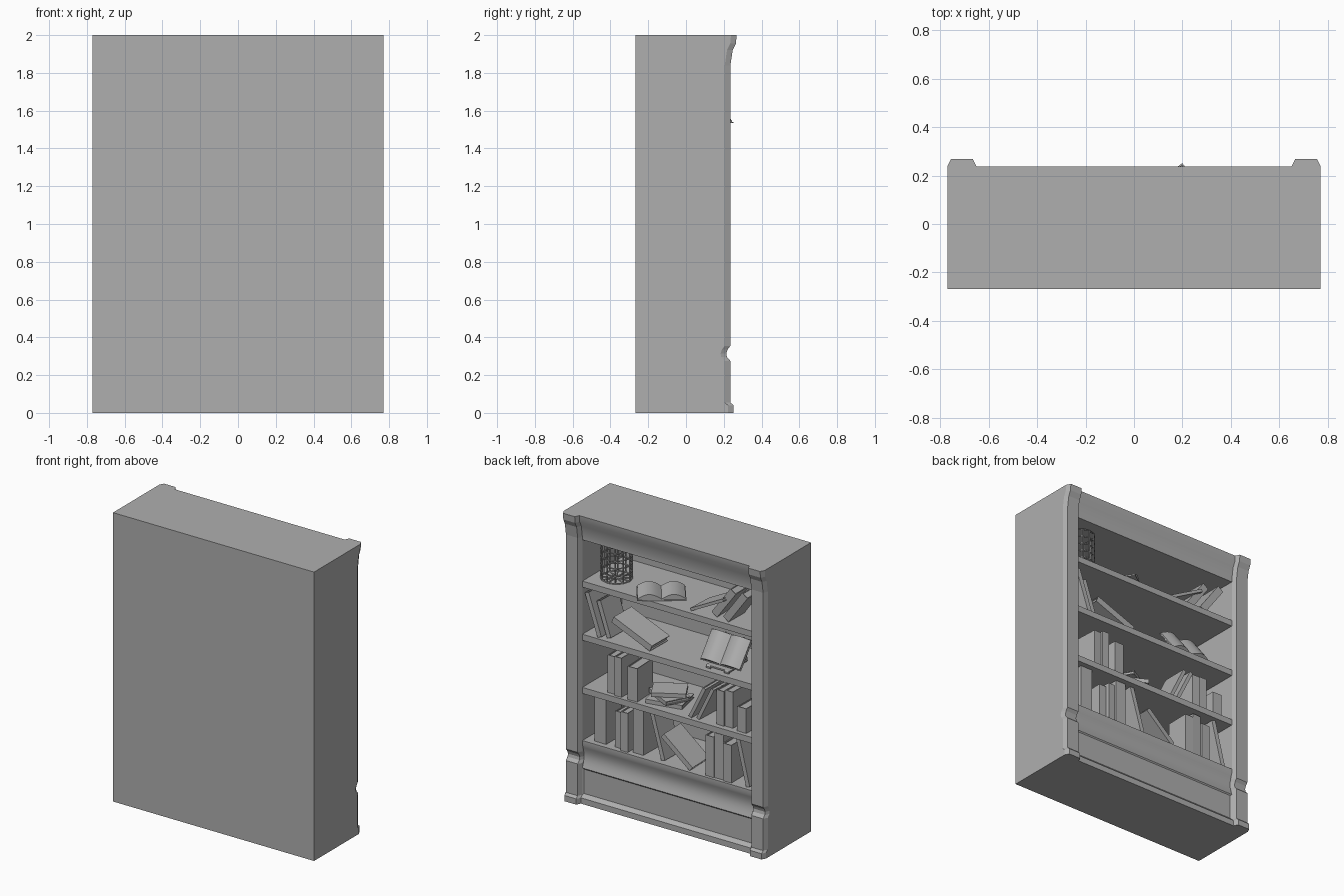
import bpy, bmesh, math, random
from mathutils import Matrix, Vector

if "Cube" in bpy.data.objects:
    bpy.data.objects.remove(bpy.data.objects["Cube"])

random.seed(4)
W, BACK, IN = .77, -.268, .65          # half width, back plane, half opening
SHELF = [.43 + .368 * i for i in range(4)]

# one mid-grey finish
grey = bpy.data.materials.new("grey_finish")
grey.diffuse_color = (.43, .43, .43, 1)
grey.use_nodes = True
grey.node_tree.nodes["Principled BSDF"].inputs["Base Color"].default_value = grey.diffuse_color


def make(name, bm, smooth=False):
    bmesh.ops.recalc_face_normals(bm, faces=bm.faces)
    me = bpy.data.meshes.new(name)
    bm.to_mesh(me)
    bm.free()
    me.materials.append(grey)
    ob = bpy.data.objects.new(name, me)
    bpy.context.collection.objects.link(ob)
    if smooth:
        bpy.context.view_layer.objects.active = ob
        ob.select_set(True)
        bpy.ops.object.shade_smooth_by_angle(angle=math.radians(35))
        ob.select_set(False)
    return ob


def add_box(bm, lo, hi):
    lo, hi = Vector(lo), Vector(hi)
    bmesh.ops.create_cube(bm, size=1, matrix=Matrix.Translation((lo + hi) / 2)
                          @ Matrix.Diagonal((*(hi - lo), 1)))


def box(name, lo, hi):
    bm = bmesh.new()
    add_box(bm, lo, hi)
    return make(name, bm)


def loft(bm, rings):
    """Skin equal-length closed rings and cap both ends."""
    vs = [[bm.verts.new(p) for p in r] for r in rings]
    n = len(vs[0])
    for a, b in zip(vs, vs[1:]):
        for i in range(n):
            j = (i + 1) % n
            bm.faces.new((a[i], a[j], b[j], b[i]))
    bm.faces.new(vs[0])
    bm.faces.new(vs[-1])


def rod(bm, a, b, r=.005):
    a, b = Vector(a), Vector(b)
    m = Matrix.Translation((a + b) / 2) @ (b - a).to_track_quat('Z', 'Y').to_matrix().to_4x4()
    bmesh.ops.create_cone(bm, cap_ends=True, segments=6, radius1=r, radius2=r,
                          depth=(b - a).length, matrix=m)


# moulding profile (height, depth) for the pilasters and crown
profile = [(0, .252), (.04, .252), (.055, .235), (.275, .235), (.295, .217), (.315, .213),
           (.335, .22), (.355, .235), (1.84, .235), (1.92, .247), (1.955, .264), (2, .268)]

# side walls with chamfered pilaster fronts
for s, side in ((1, "right"), (-1, "left")):
    bm = bmesh.new()
    half = [(W, BACK), (W, 0), (W - .015, .03), (IN + .015, .03), (IN, 0), (IN, BACK)]
    loft(bm, [[(s * x, y if y == BACK else f - .03 + y, z) for x, y in half]
              for z, f in profile])
    make("side_pilaster_" + side, bm)

box("back_panel", (-IN, BACK, .4), (IN, -.23, 1.85))

# plinth with a broad soft cove, and crown: both run between the pilasters
cove = [(.24 + .16 * i / 8, .205 - .018 * math.sin(math.pi * i / 8)) for i in range(9)]
low = [(0, .222), (.04, .222), (.055, .205)] + cove + [(SHELF[0], .205)]
high = [(1.82, .205)] + [(z, f - .03) for z, f in profile if z > 1]
for name, pts in (("plinth", low), ("crown", high)):
    ring = [(pts[0][0], BACK)] + pts + [(pts[-1][0], BACK)]
    bm = bmesh.new()
    loft(bm, [[(x, y, z) for z, y in ring] for x in (-IN, IN)])
    bmesh.ops.recalc_face_normals(bm, faces=bm.faces)
    if name == "plinth":      # sunken panel
        panel = max((f for f in bm.faces if f.normal.y > .9), key=lambda f: f.calc_area())
        bmesh.ops.inset_region(bm, faces=[panel], thickness=.012, depth=-.006)
    make(name, bm, True)

for z in SHELF[1:]:
    box("shelf", (-IN, -.24, z - .042), (IN, .205, z))


# closed book: two covers, a spine and an inset page block
def book(shelf, x, y, t, h, d, lean=0, yaw=0, lift=0):
    bm = bmesh.new()
    c, e, o = min(.006, t / 5), t / 2, .008
    add_box(bm, (-e, -d, 0), (c - e, 0, h))
    add_box(bm, (e - c, -d, 0), (e, 0, h))
    add_box(bm, (c - e, -c, 0), (e - c, 0, h))
    add_box(bm, (c - e, o - d, o), (e - c, -c, h - o))
    if lean == 90:            # lying flat: pivot about the middle
        bm.transform(Matrix.Translation((0, d / 2, -h / 2)))
    bm.transform(Matrix.Rotation(math.radians(yaw), 4, 'Z')
                 @ Matrix.Rotation(math.radians(lean), 4, 'Y'))
    base = min(v.co.z for v in bm.verts)
    bm.transform(Matrix.Translation((x, y, SHELF[shelf] - base + lift)))
    make("book", bm)


# runs of books: shelf, first x, thickness, lean, then a height for each book
for shelf, x, t, lean, *heights in [
    (0, .54, .09, 0, .33), (0, .4, .055, 0, .25, .27), (0, .25, .08, 0, .33),
    (0, .06, .03, 16, .34), (0, -.17, .035, 50, .28),
    (0, -.31, .065, 0, .28, .31, .26), (0, -.6, .03, 14, .33),
    (1, .45, .055, 0, .26, .27), (1, .28, .075, 0, .23), (1, -.16, .024, -26, .25, .26),
    (1, -.38, .06, 0, .24, .25), (1, -.55, .07, 0, .17),
    (2, .53, .032, 19, .3, .25), (2, .15, .045, 68, .32),
    (3, -.16, .02, -62, .29), (3, -.33, .05, -36, .24, .25),
]:
    a = math.radians(lean)
    for h in heights:
        book(shelf, x, random.uniform(.16, .19), t, h, random.uniform(.16, .2),
             lean, random.uniform(-3, 3))
        x -= t / math.cos(a) + .06 * abs(math.sin(a)) + .003

# small lying stack
for i, yaw in enumerate((12, -28, 30)):
    book(1, .09, .05, .028, .25 - .015 * i, .19 - .015 * i, 90, yaw, .029 * i)


# open book: arched page blocks over a flat cover
def open_book(name, matrix, w=.15, d=.1, n=8):
    bm = bmesh.new()
    arch = []
    for i in range(-n, n + 1):
        u = abs(i) / n
        arch.append((w * i / n, .01 + .032 * math.sin(math.pi * .97 * u)))
    ring = [(-w, .005)] + arch + [(w, .005)]
    loft(bm, [[(x, y, z) for x, z in ring] for y in (-d, d)])
    e = .005
    add_box(bm, (-w - e, -d - e, 0), (w + e, d + e, e))
    bm.transform(matrix)
    make(name, bm, True)


open_book("open_book_flat", Matrix.Translation((.136, .075, SHELF[3]))
          @ Matrix.Rotation(math.radians(36), 4, 'Z'))
open_book("open_book_on_stand", Matrix.Translation((-.36, .07, SHELF[2] + .11))
          @ Matrix.Rotation(math.radians(-52), 4, 'X'))

# book stand: ledge, feet and rear props
bm = bmesh.new()
z = SHELF[2]
add_box(bm, (-.45, .1, z + .012), (-.27, .165, z + .022))
for x in (-.43, -.29):
    front, back, top = (x, .165, z + .01), (x, -.05, z + .01), (x, -.02, z + .18)
    ledge = (x, .11, z + .02)
    for p, q in ((front, back), (front, ledge), (ledge, top), (top, back)):
        rod(bm, p, q, .006)
    rod(bm, (x - .015, .165, z + .011), (x + .015, .165, z + .011), .011)
make("book_stand", bm)

# wire basket: uprights, hoops and base spokes
bm = bmesh.new()
r, h, n, rows = .1, .26, 12, 5
z = SHELF[3] + .006
ring = [Vector((.5 + r * math.cos(math.tau * i / n), .046 + r * math.sin(math.tau * i / n), z))
        for i in range(n)]
for i, p in enumerate(ring):
    rod(bm, p, p + Vector((0, 0, h)))
    for k in range(rows + 1):
        up = Vector((0, 0, h * k / rows))
        rod(bm, p + up, ring[i - 1] + up)
    if i < n // 2:
        rod(bm, p, ring[i + n // 2])
make("wire_basket", bm)
